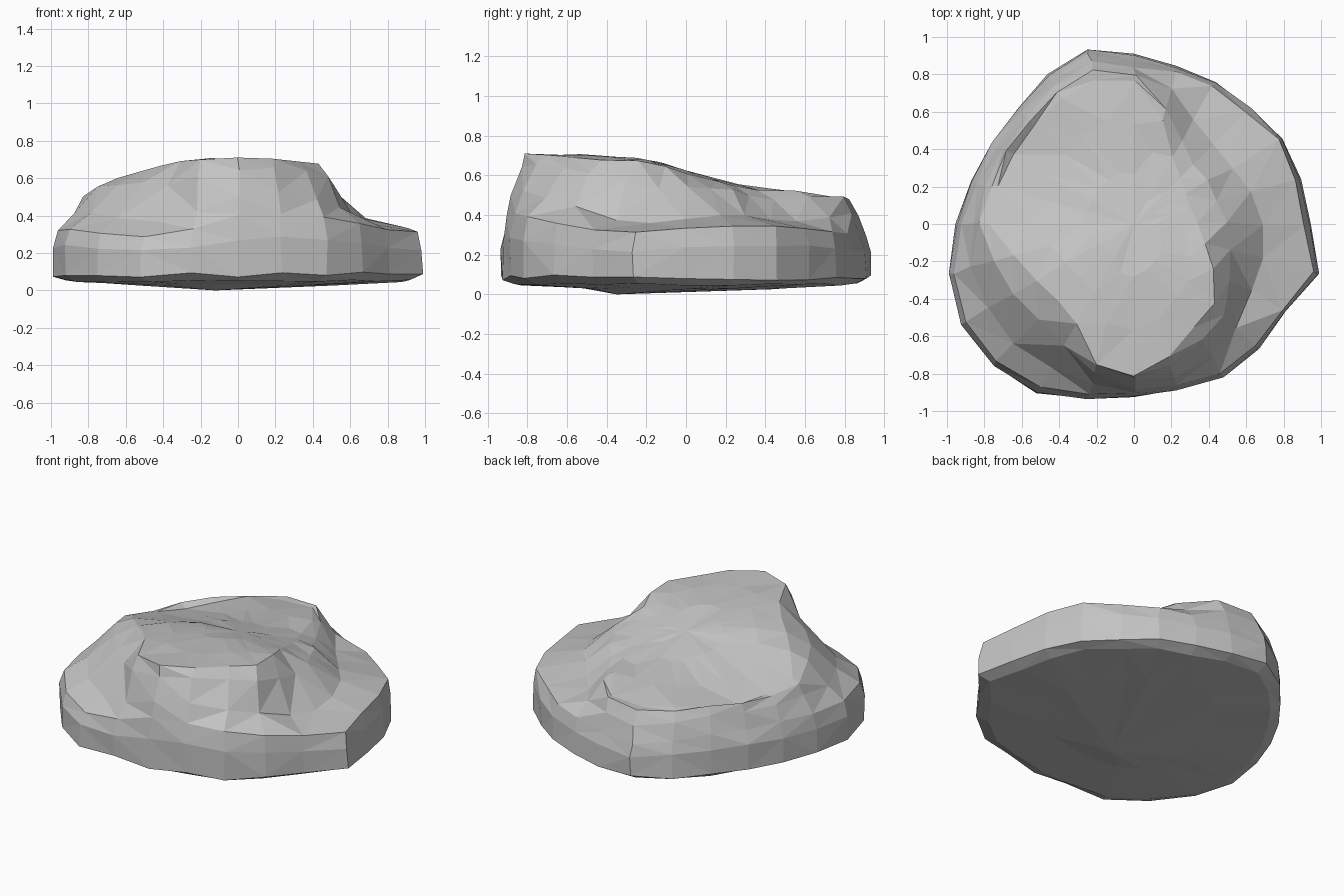
import bpy
import bmesh
import random
from math import cos, sin, tau
from mathutils import Vector

cube = bpy.data.objects.get("Cube")
if cube:
    bpy.data.objects.remove(cube, do_unlink=True)

random.seed(7)

# Polar profiles, counter-clockwise from +x: outer wall, ledge height,
# inner foot of the upper slope (as a share of the wall), plateau rim
WALL = [.95, .93, .92, .88, .88, .88, .915, .97, .93, .88, .88, .905,
        .96, 1.03, 1.07, 1.07, 1.05, .97, .93, .92, .95, .95, .94, 1.03]
LEDGE = [.34, .35, .35, .34, .33, .32, .31, .3, .32, .34, .34, .34,
         .34, .33, .34, .32, .29, .33, .4, .42, .4, .37, .33, .31]
FOOT = [.72, .7, .66, .67, .74, .85, .92, .92, .92, .93, .92, .91,
        .9, .87, .85, .84, .85, .91, .94, .92, .87, .82, .77, .69]
RIM = [.34, .31, .32, .35, .42, .57, .76, .8, .78, .75, .75, .76,
       .78, .66, .6, .58, .61, .78, .81, .74, .64, .6, .49, .39]
RIDGE = [(-.8, .71), (-.5, .71), (-.2, .69), (0, .63), (.2, .57),
         (.4, .53), (.7, .525), (.85, .45)]
COUNT = len(WALL)


def top_height(x, y):
    """Height of the sloping plateau."""
    y = min(max(y, RIDGE[0][0]), RIDGE[-1][0])
    for (a, za), (b, zb) in zip(RIDGE, RIDGE[1:]):
        if y <= b:
            z = za + (zb - za) * (y - a) / (b - a)
            break
    return z - .17 * max(0, -x - .2) - .1 * max(0, x) ** 2


def polar(i, r, z):
    a = tau * i / COUNT
    return Vector((r * cos(a), r * sin(a), z))


def on_top(i, r):
    p = polar(i, r, 0)
    p.z = top_height(p.x, p.y)
    return p


def roughen(p, amount):
    return p + Vector([random.uniform(-amount, amount) for _ in range(3)])


# Vertex rings from the underside up to the plateau
rings = [[] for _ in range(10)]
for i in range(COUNT):
    wall, ledge, share = WALL[i], LEDGE[i], FOOT[i]
    edge = polar(i, wall * .995, .09 + random.uniform(-.015, .015))
    shoulder = polar(i, wall * .965, ledge)
    foot = polar(i, wall * share, ledge + .05 + .3 * max(0, share - .75))
    rim = on_top(i, RIM[i])
    column = [
        roughen(polar(i, wall * .55, .035), .004),
        roughen(polar(i, wall * .92, .055), .006),
        edge,
        roughen(polar(i, wall * .99, .1 + (ledge - .1) * .6), .01),
        roughen(shoulder, .01),
        roughen(foot, .01),
        roughen(foot.lerp(rim, .55) + Vector((0, 0, .03)), .012),
        roughen(rim, .006),
        roughen(on_top(i, RIM[i] * .7), .005),
        roughen(on_top(i, RIM[i] * .35), .004),
    ]
    for ring, p in zip(rings, column):
        ring.append(p)

# Boulder mesh: skin the rings, then close both ends
bm = bmesh.new()
verts = [[bm.verts.new(p) for p in ring] for ring in rings]
bottom = bm.verts.new((-.12, -.35, .005))
summit = bm.verts.new((0, 0, top_height(0, 0)))
for i in range(COUNT):
    j = (i + 1) % COUNT
    for low, high in zip(verts, verts[1:]):
        bm.faces.new((low[i], low[j], high[j], high[i]))
    bm.faces.new((bottom, verts[0][j], verts[0][i]))
    bm.faces.new((summit, verts[-1][i], verts[-1][j]))
bmesh.ops.triangulate(bm, faces=bm.faces[:], quad_method='SHORT_EDGE')
bmesh.ops.recalc_face_normals(bm, faces=bm.faces[:])

# Rest the lowest point on the ground
drop = min(v.co.z for v in bm.verts)
bmesh.ops.translate(bm, verts=bm.verts[:], vec=(0, 0, -drop))

mesh = bpy.data.meshes.new("boulder")
bm.to_mesh(mesh)
bm.free()
boulder = bpy.data.objects.new("boulder", mesh)
bpy.context.collection.objects.link(boulder)

# Plain stone colour, flat shaded
stone = bpy.data.materials.new("stone_grey")
stone.use_nodes = True
colour = (.55, .55, .55, 1)
stone.diffuse_color = colour
shader = stone.node_tree.nodes["Principled BSDF"]
shader.inputs["Base Color"].default_value = colour
shader.inputs["Roughness"].default_value = .9
mesh.materials.append(stone)
